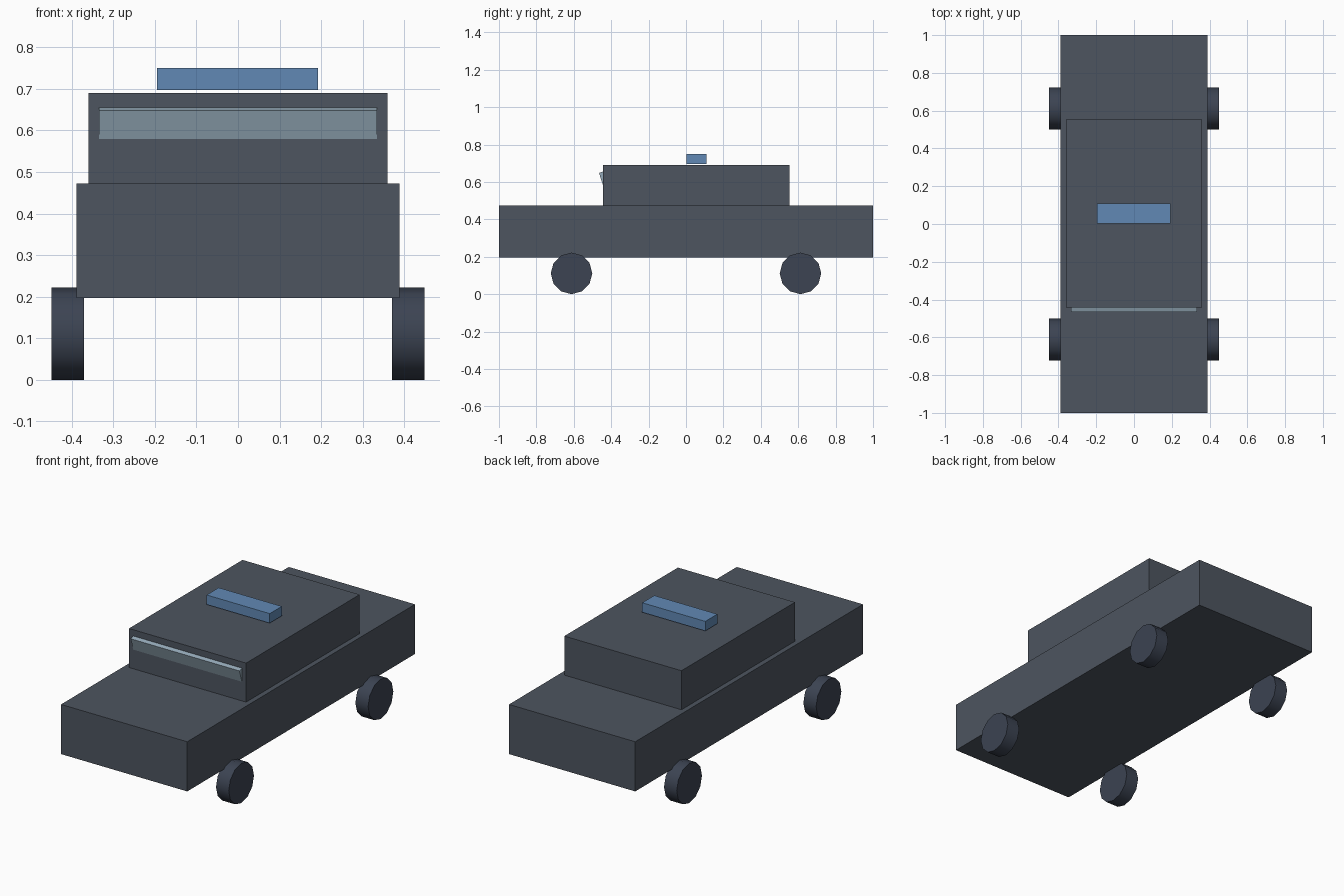
import bpy, math
from mathutils import Matrix

if "Cube" in bpy.data.objects:
    bpy.data.objects.remove(bpy.data.objects["Cube"])


def material(name, rgb):
    m = bpy.data.materials.new(name)
    m.diffuse_color = (*rgb, 1)
    m.use_nodes = True
    m.node_tree.nodes["Principled BSDF"].inputs["Base Color"].default_value = m.diffuse_color
    return m


PAINT = material("dark_paint", (0.075, 0.09, 0.115))
RUBBER = material("tyre_slate", (0.045, 0.057, 0.085))
BLUE = material("light_blue", (0.12, 0.25, 0.46))
GLASS = material("glass", (0.30, 0.40, 0.48))


def box(name, lo, hi, mat):
    bpy.ops.mesh.primitive_cube_add(size=1)
    ob = bpy.context.object
    ob.name = name
    mid = [(a + b) / 2 for a, b in zip(lo, hi)]
    size = [b - a for a, b in zip(lo, hi)]
    ob.data.transform(Matrix.Translation(mid) @ Matrix.Diagonal((*size, 1)))
    ob.data.materials.append(mat)
    return ob


# Lower body, cabin and roof light (the light hovers just above the roof)
box("body", (-0.388, -1, 0.197), (0.388, 1, 0.473), PAINT)
box("cabin", (-0.36, -0.443, 0.473), (0.36, 0.554, 0.69), PAINT)
box("roof_light", (-0.195, 0.003, 0.697), (0.193, 0.109, 0.75), BLUE)

# Windshield slab, front top edge at its origin, leaning out of the cabin front
glass = box("windshield", (-0.334, 0, -0.17), (0.334, 0.03, 0), GLASS)
glass.location = (0, -0.465, 0.648)
glass.rotation_euler.x = 0.31

# Four wheels
for side, sx in (("left", -1), ("right", 1)):
    for end, y in (("front", -0.612), ("rear", 0.612)):
        bpy.ops.mesh.primitive_cylinder_add(
            vertices=12, radius=0.111, depth=0.078,
            location=(sx * 0.41, y, 0.111), rotation=(0, math.pi / 2, 0))
        wheel = bpy.context.object
        wheel.name = f"{end}_{side}_wheel"
        wheel.data.materials.append(RUBBER)
        bpy.ops.object.shade_smooth_by_angle(angle=math.radians(40))
